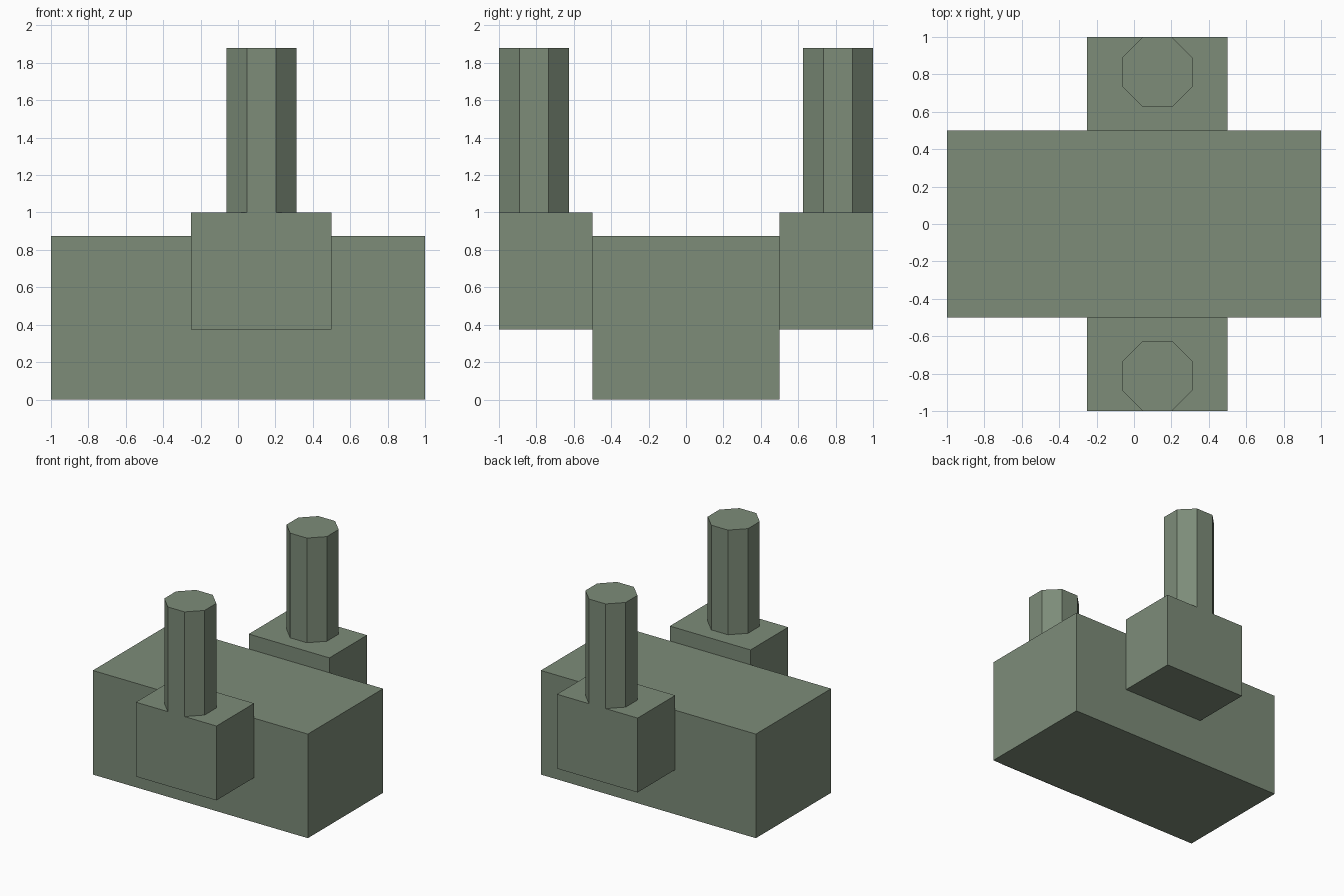
import bpy
import math

default = bpy.data.objects.get("Cube")
if default:
    bpy.data.objects.remove(default, do_unlink=True)

# Single flat grey-green paint
paint = bpy.data.materials.new("grey_green")
paint.use_nodes = True
colour = (0.205, 0.262, 0.191, 1)
paint.diffuse_color = colour
shader = paint.node_tree.nodes["Principled BSDF"]
shader.inputs["Base Color"].default_value = colour
shader.inputs["Roughness"].default_value = 0.9


def finish(name):
    obj = bpy.context.object
    obj.name = name
    obj.data.materials.append(paint)
    return obj


def box(name, low, high):
    centre = [(a + b) / 2 for a, b in zip(low, high)]
    bpy.ops.mesh.primitive_cube_add(size=1, location=centre)
    obj = finish(name)
    obj.scale = [b - a for a, b in zip(low, high)]
    bpy.ops.object.transform_apply(location=False, rotation=False, scale=True)


def octagonal_post(name, x, y, bottom, top, half_width):
    # Turned half a step so that flat sides face the axes
    bpy.ops.mesh.primitive_cylinder_add(
        vertices=8, radius=half_width / math.cos(math.pi / 8),
        depth=top - bottom, location=(x, y, (bottom + top) / 2),
        rotation=(0, 0, math.pi / 8))
    finish(name)


# Main block
box("main_body", (-1, -0.5, 0), (1, 0.5, 0.875))

# Side blocks, each carrying an upright post
for side, name in ((-1, "front"), (1, "back")):
    near, far = sorted((side * 0.5, side))
    box(name + "_side_block", (-0.25, near, 0.375), (0.5, far, 1))
    octagonal_post(name + "_post", 0.125, side * 0.8125, 1, 1.88, 0.1875)
